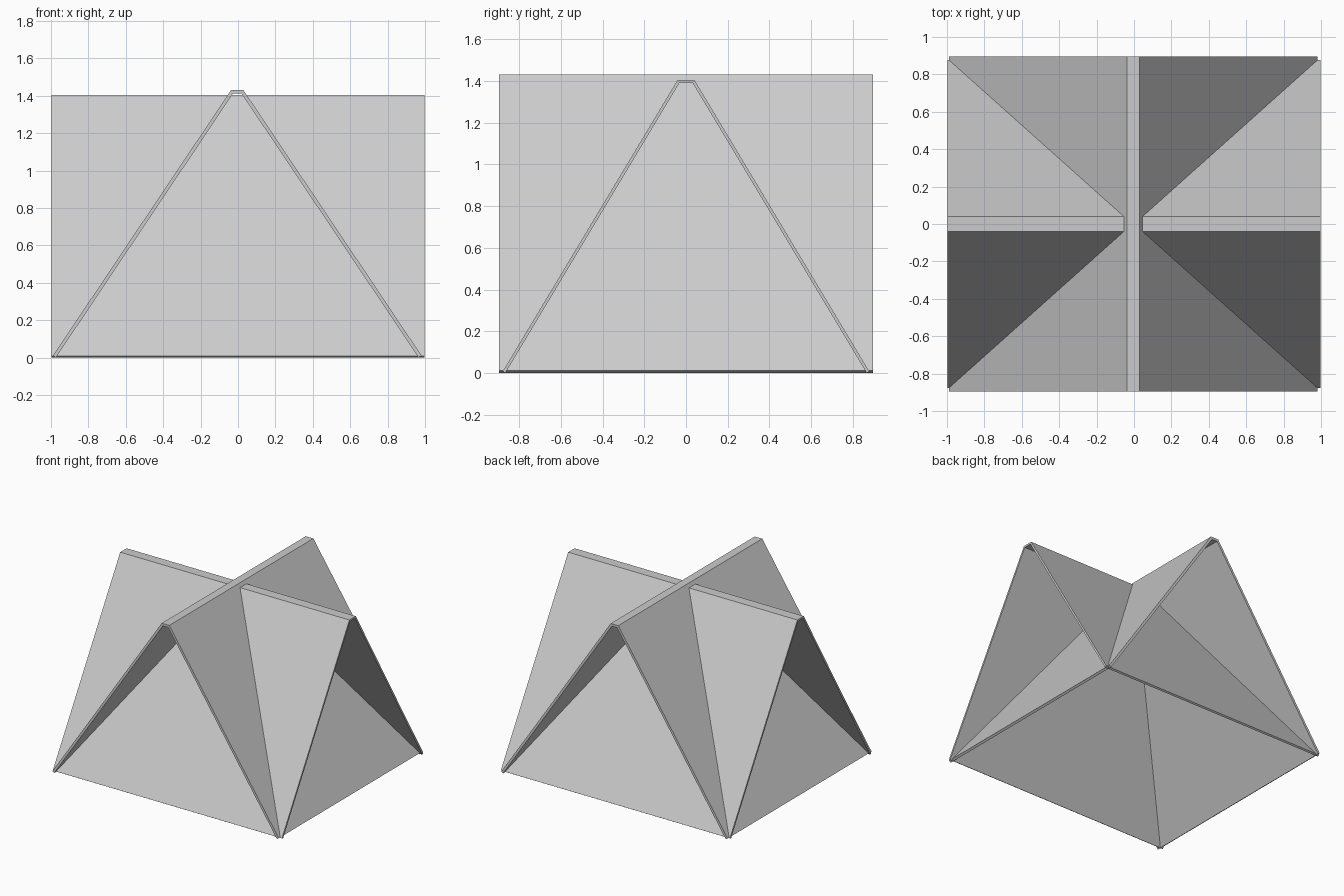
import bpy, math

if "Cube" in bpy.data.objects:
    bpy.data.objects.remove(bpy.data.objects["Cube"])


def folded_sheet(name, foot, foot_z, ridge, top, half_len, thick, turn=0.0, shift=0.0):
    """Tent-shaped folded sheet with a narrow flat ridge, thickened inwards."""
    profile = [(-foot, foot_z), (-ridge, top), (ridge, top), (foot, foot_z)]
    verts = [(x + shift, y, z) for y in (-half_len, half_len) for x, z in profile]
    faces = [(i, i + 1, i + 5, i + 4) for i in range(3)]
    mesh = bpy.data.meshes.new(name)
    mesh.from_pydata(verts, [], faces)
    obj = bpy.data.objects.new(name, mesh)
    bpy.context.collection.objects.link(obj)
    obj.rotation_euler.z = turn
    solid = obj.modifiers.new("thickness", 'SOLIDIFY')
    solid.thickness = thick
    solid.offset = -1
    solid.use_even_offset = True
    return obj


# Taller sheet, ridge running front to back
folded_sheet("long_ridge_roof", 0.985, 0.011, 0.033, 1.43, 0.895, 0.019, shift=-0.004)

# Slightly lower sheet crossing it, ridge running side to side
folded_sheet("cross_ridge_roof", 0.878, 0.008, 0.04, 1.405, 0.997, 0.015,
             turn=math.pi / 2)
